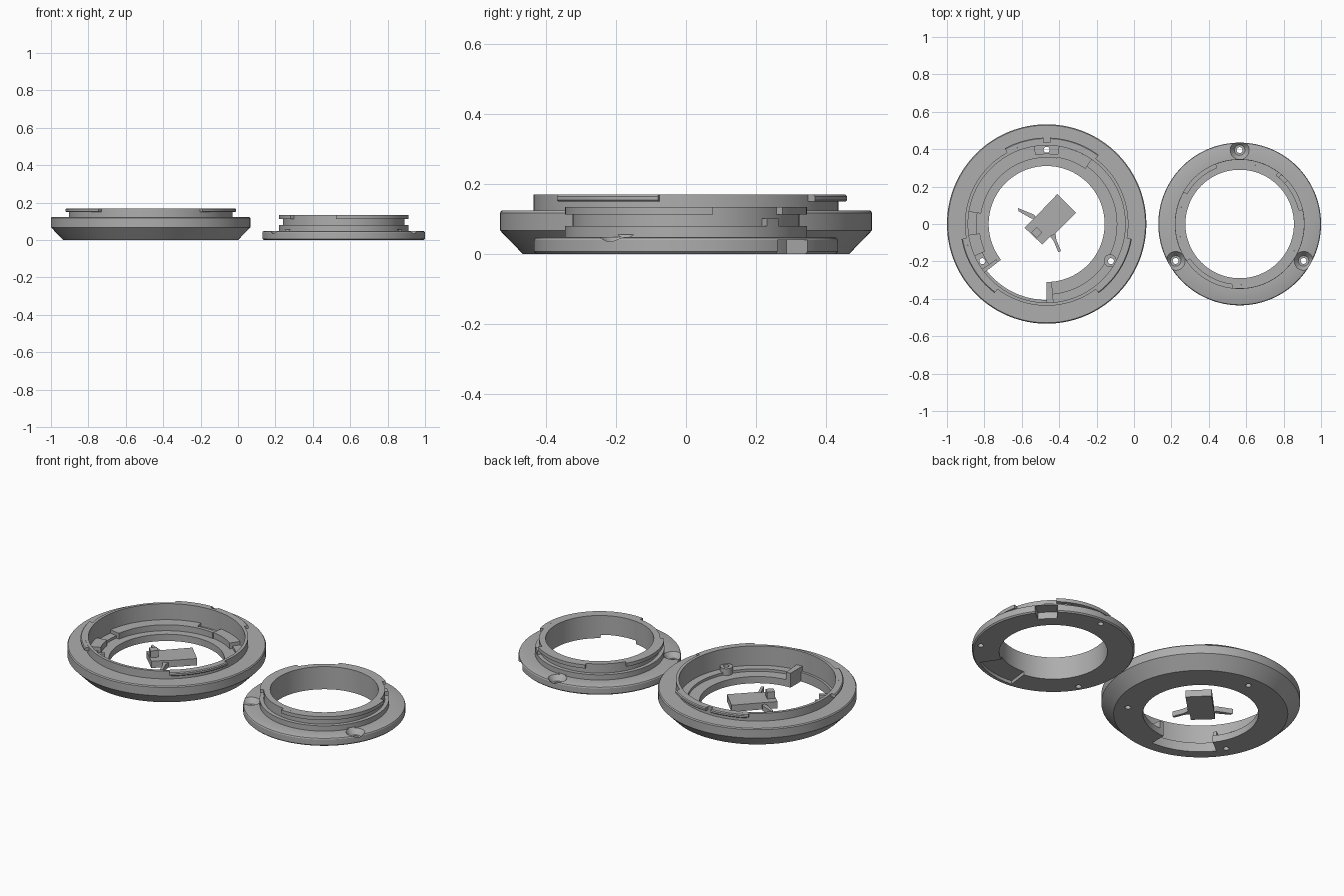
import bpy, bmesh, math
from mathutils import Matrix

if "Cube" in bpy.data.objects:
    bpy.data.objects.remove(bpy.data.objects["Cube"])

grey = bpy.data.materials.new("satin grey")
grey.diffuse_color = (0.42, 0.42, 0.42, 1)
grey.use_nodes = True
grey.node_tree.nodes["Principled BSDF"].inputs["Base Color"].default_value = grey.diffuse_color
BIG, SMALL = -0.467, 0.565   # x centres of the two rings


def finish(name, bm, cx=0):
    bmesh.ops.recalc_face_normals(bm, faces=bm.faces)
    me = bpy.data.meshes.new(name)
    bm.to_mesh(me)
    bm.free()
    me.materials.append(grey)
    ob = bpy.data.objects.new(name, me)
    ob.location.x = cx
    bpy.context.collection.objects.link(ob)
    return ob


def lathe(name, prof, cx, a0=0, a1=360):
    """Sweep an (r, z) outline about the vertical axis; capped when partial."""
    bm = bmesh.new()
    full = a1 - a0 >= 360
    n = 128 if full else max(2, round((a1 - a0) / 2.8))
    rows = []
    for i in range(n if full else n + 1):
        a = math.radians(a0 + (a1 - a0) * i / n)
        rows.append([bm.verts.new((r * math.cos(a), r * math.sin(a), z)) for r, z in prof])
    m = len(prof)
    for i in range(n):
        p, q = rows[i], rows[(i + 1) % len(rows)]
        for j in range(m):
            bm.faces.new((p[j], p[(j + 1) % m], q[(j + 1) % m], q[j]))
    if not full:
        bm.faces.new(rows[0])
        bm.faces.new(rows[-1])
    return finish(name, bm, cx)


def sector(name, cx, r0, r1, z0, z1, a0, a1):
    return lathe(name, [(r0, z0), (r1, z0), (r1, z1), (r0, z1)], cx, a0, a1)


def cone(name, cx, r, ang, r0, r1, z0, z1):
    bm = bmesh.new()
    a = math.radians(ang)
    bmesh.ops.create_cone(bm, cap_ends=True, segments=32, radius1=r0, radius2=r1, depth=z1 - z0,
                          matrix=Matrix.Translation((r * math.cos(a), r * math.sin(a), (z0 + z1) / 2)))
    return finish(name, bm, cx)


def prism(name, pts, z0, z1):
    bm = bmesh.new()
    f = bm.faces.new([bm.verts.new((x, y, z0)) for x, y in pts])
    top = bmesh.ops.extrude_face_region(bm, geom=[f])["geom"]
    bmesh.ops.translate(bm, vec=(0, 0, z1 - z0), verts=[v for v in top if isinstance(v, bmesh.types.BMVert)])
    return finish(name, bm)


def cut(ob, *cutters):
    for c in cutters:
        mod = ob.modifiers.new("cut", 'BOOLEAN')
        mod.operation, mod.solver, mod.object = 'DIFFERENCE', 'EXACT', c
        bpy.context.view_layer.objects.active = ob
        bpy.ops.object.modifier_apply(modifier=mod.name)
        bpy.data.objects.remove(c)


# --- large ring: bevelled body, thin collar, stepped floor ---
body = lathe("large_ring", [
    (0.31, 0), (0.467, 0), (0.533, 0.068), (0.533, 0.118), (0.528, 0.124), (0.437, 0.124),
    (0.437, 0.17), (0.42, 0.17), (0.42, 0.055), (0.375, 0.055), (0.375, 0.04), (0.31, 0.04)], BIG)
cut(body, sector("floor_notch", BIG, 0.2, 0.406, -0.1, 0.1, 218, 270),
    *[cone("screw_hole", BIG, 0.397, a, 0.016, 0.016, -0.1, 0.12) for a in (90, 210, 330)])

# raised ledge, floor end stops and screw boss
sector("inner_ledge", BIG, 0.36, 0.42, 0.04, 0.075, 55, 81)
sector("inner_ledge_low", BIG, 0.355, 0.376, 0.04, 0.075, 81, 171)
sector("inner_ledge_side", BIG, 0.36, 0.42, 0.04, 0.075, 99, 171)
sector("inner_ledge_end", BIG, 0.36, 0.42, 0.04, 0.075, 188, 204)
sector("floor_stop", BIG, 0.31, 0.42, 0.02, 0.085, 270, 275)
sector("floor_stop_left", BIG, 0.33, 0.42, 0.02, 0.075, 215, 218)
boss = cone("screw_boss", BIG, 0.392, 330, 0.034, 0.034, 0.03, 0.08)
cut(boss, cone("boss_hole", BIG, 0.397, 330, 0.016, 0.016, -0.1, 0.2))

# bayonet tabs on the collar
for a0, a1 in ((53, 87.8), (92.2, 119), (190, 233), (307, 350)):
    lathe("collar_tab", [(0.437, 0.15), (0.458, 0.15), (0.462, 0.154), (0.462, 0.165),
                         (0.457, 0.17), (0.437, 0.17)], BIG, a0, a1)

# --- loose lever inside the large ring ---
prism("lever_block", [(-0.41, 0.16), (-0.31, 0.06), (-0.425, -0.055), (-0.445, -0.065),
                      (-0.49, -0.11), (-0.585, -0.02), (-0.525, 0.04)], 0.02, 0.06)
prism("lever_arm_left", [(-0.62, 0.085), (-0.535, 0.05), (-0.515, 0.025), (-0.55, 0.03),
                         (-0.617, 0.068)], 0.02, 0.05)
prism("lever_arm_front", [(-0.45, -0.065), (-0.42, -0.05), (-0.415, -0.085), (-0.39, -0.145),
                          (-0.405, -0.15), (-0.43, -0.09)], 0.02, 0.05)
prism("lever_post", [(-0.52, -0.015), (-0.49, -0.045), (-0.52, -0.075), (-0.55, -0.045)], 0.05, 0.1)

# --- small ring: flange with stepped neck ---
flange = lathe("small_ring", [
    (0.29, 0), (0.428, 0), (0.435, 0.007), (0.435, 0.04), (0.432, 0.046), (0.425, 0.049),
    (0.347, 0.049), (0.347, 0.08), (0.325, 0.08), (0.325, 0.134), (0.29, 0.134)], SMALL)
screws = (90, 210, 330)
cut(flange, sector("bottom_recess", SMALL, 0.2, 0.41, -0.1, 0.02, 263, 304),
    sector("edge_slot", SMALL, 0.36, 0.5, -0.1, 0.04, 37, 53),
    *[cone("countersink", SMALL, 0.395, a, 0.028, 0.056, 0.02, 0.056) for a in screws],
    *[cone("screw_hole", SMALL, 0.395, a, 0.016, 0.016, -0.1, 0.1) for a in screws])

# bayonet tabs and stop on the neck
for a0, a1 in ((-97, 13), (53, 112), (150, 215)):
    sector("neck_tab", SMALL, 0.325, 0.346, 0.113, 0.134, a0, a1)
sector("neck_stop", SMALL, 0.325, 0.346, 0.08, 0.102, 42, 50)

# smooth the round faces, keep hard edges
bpy.ops.object.select_all(action='DESELECT')
for ob in bpy.context.scene.objects:
    ob.select_set(True)
bpy.context.view_layer.objects.active = body
bpy.ops.object.shade_smooth_by_angle(angle=math.radians(25))
